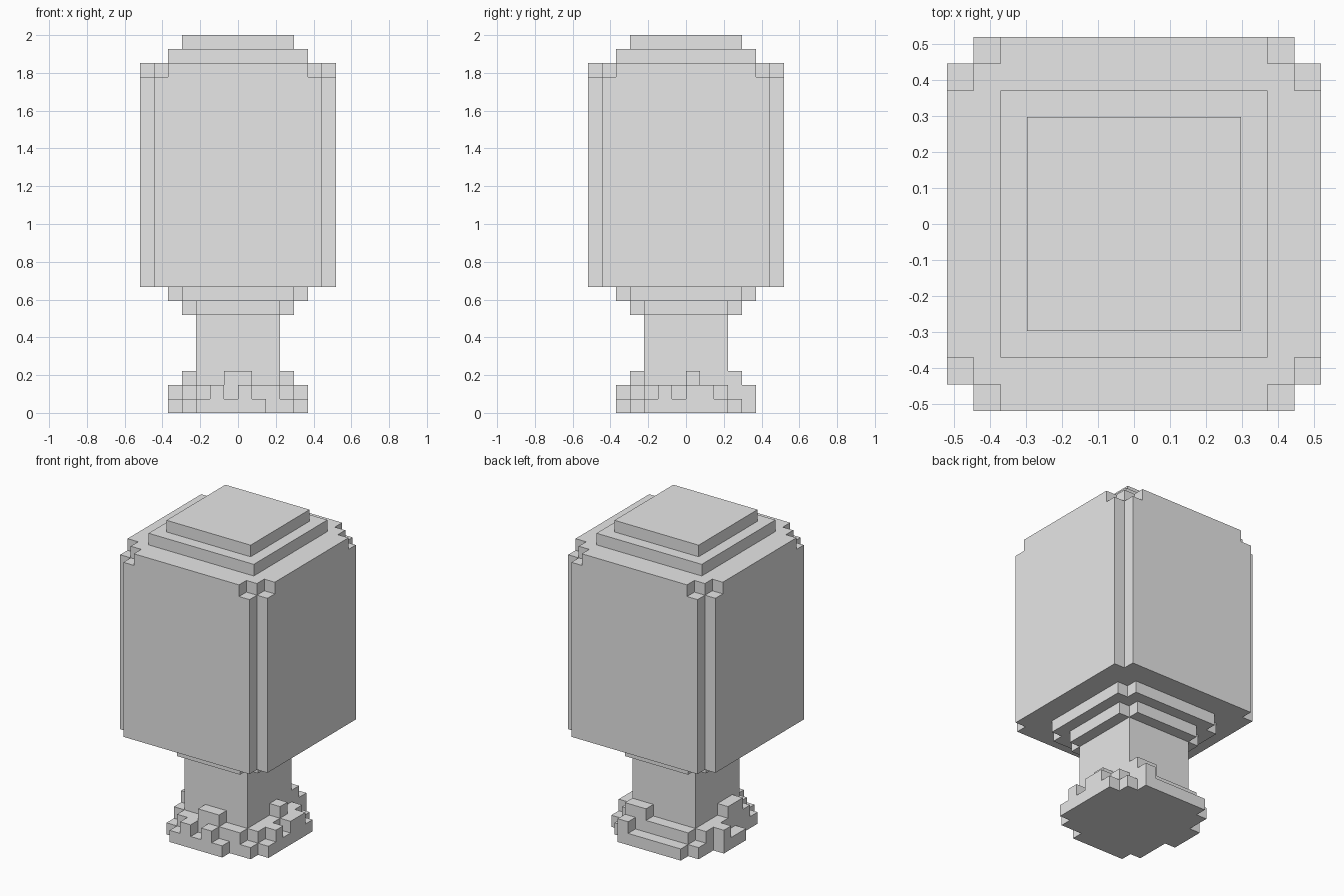
import bpy
import bmesh
from itertools import product
from mathutils import Vector

cube = bpy.data.objects.get("Cube")
if cube:
    bpy.data.objects.remove(cube, do_unlink=True)

U = 2 / 27  # edge of one block

grey = bpy.data.materials.new("plain_grey")
grey.use_nodes = True
grey.diffuse_color = (0.8, 0.8, 0.8, 1)
grey.node_tree.nodes["Principled BSDF"].inputs["Base Color"].default_value = grey.diffuse_color


def box(x0, x1, y0, y1, z0, z1):
    return set(product(range(x0, x1), range(y0, y1), range(z0, z1)))


def square(r, z0, z1):
    return box(-r, r, -r, r, z0, z1)


def notched(r, cut, z0, z1):
    """Square slab whose four corners are cut back."""
    c = r - cut
    return box(-r, r, -c, c, z0, z1) | box(-c, c, -r, r, z0, z1)


parts = {
    # Foot slab with a ragged rim
    "foot": square(4, 0, 1) | box(-3, 2, -5, 5, 0, 1) | box(2, 3, 4, 5, 0, 1)
    | box(4, 5, -3, 3, 0, 1) | box(-5, -4, -1, 2, 0, 1),
    # Second foot layer with loose blocks on each side
    "foot_step": notched(4, 1, 1, 2)
    | box(-2, -1, -5, -4, 1, 2) | box(0, 1, -5, -4, 1, 2)
    | box(4, 5, -2, -1, 1, 2) | box(4, 5, 0, 2, 1, 2)
    | box(2, 3, 4, 5, 1, 2) | box(-5, -4, 1, 2, 1, 2),
    # Blocks climbing the stem
    "stem_blocks": box(-1, 1, -4, -3, 2, 3) | box(3, 4, 0, 1, 2, 3)
    | box(1, 3, 3, 4, 2, 3) | box(-4, -3, -2, 0, 2, 3),
    "stem": square(3, 2, 7),
    # Collar widening under the body
    "lower_collar": notched(4, 1, 7, 8),
    "upper_collar": notched(5, 1, 8, 9),
    # Main body, with deeper corner notches in its top layer
    "body": notched(7, 1, 9, 24),
    "body_rim": notched(7, 2, 24, 25) | square(6, 24, 25),
    # Stepped cap
    "lower_cap": square(5, 25, 26),
    "upper_cap": square(4, 26, 27),
}
solid = set().union(*parts.values())


def build(name, cells):
    """Skin the blocks of a part, leaving out faces hidden by other blocks."""
    bm = bmesh.new()
    for cell in cells:
        centre = Vector(cell) + Vector((0.5, 0.5, 0.5))
        for axis, sign in product(range(3), (-1, 1)):
            n = Vector((0, 0, 0))
            n[axis] = sign
            if tuple(int(a + b) for a, b in zip(cell, n)) in solid:
                continue
            a = Vector((0, 0, 0))
            a[(axis + 1) % 3] = 0.5
            b = n.cross(a)
            mid = centre + n / 2
            bm.faces.new([bm.verts.new((mid + d) * U)
                          for d in (-a - b, a - b, a + b, -a + b)])
    bmesh.ops.remove_doubles(bm, verts=bm.verts[:], dist=U / 100)
    # Merge coplanar block faces into large flat faces
    bmesh.ops.dissolve_limit(bm, angle_limit=0.01, verts=bm.verts[:], edges=bm.edges[:])
    mesh = bpy.data.meshes.new(name)
    bm.to_mesh(mesh)
    bm.free()
    mesh.materials.append(grey)
    bpy.context.collection.objects.link(bpy.data.objects.new(name, mesh))


for part, blocks in parts.items():
    build(part, blocks)
